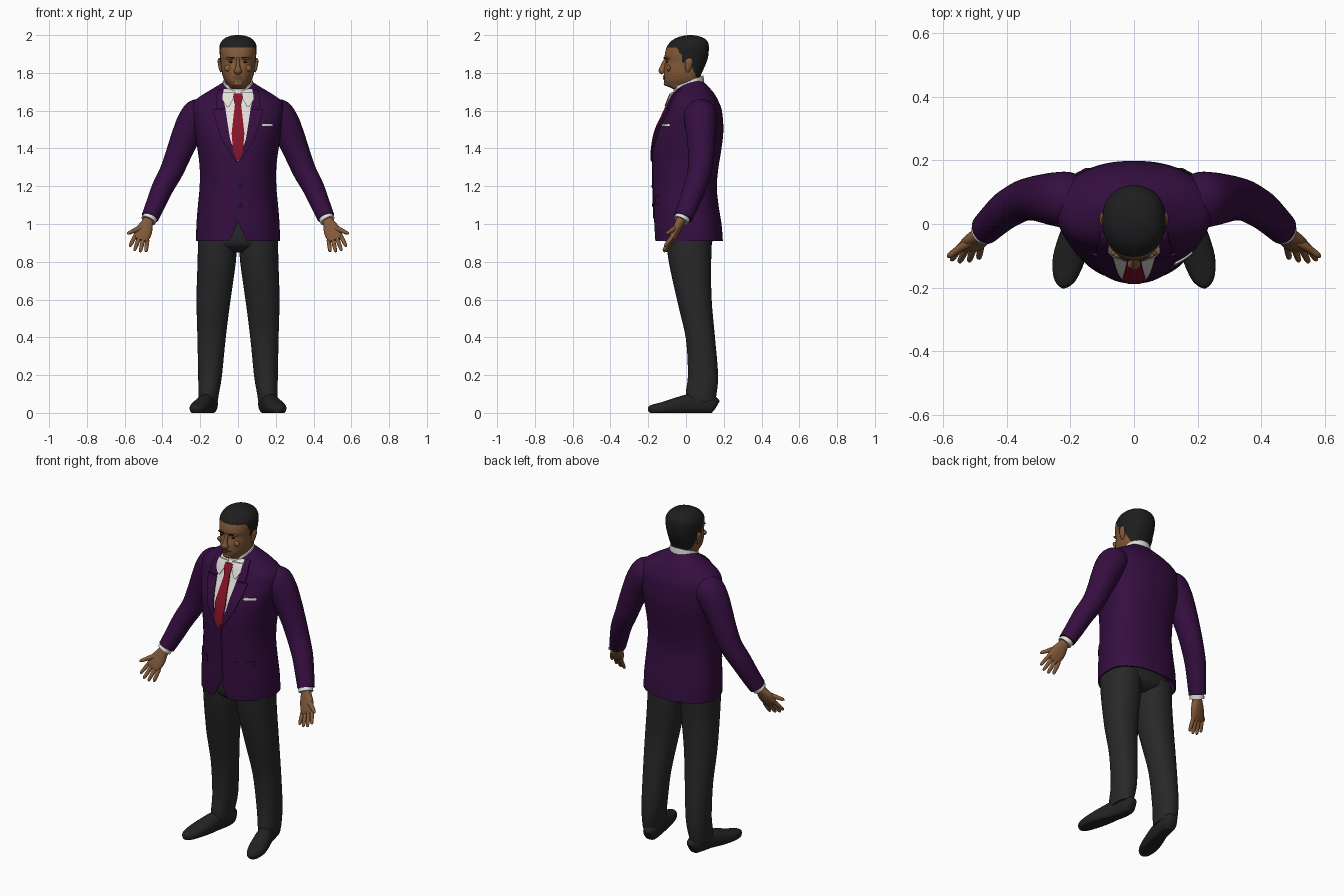
import bpy, bmesh, math
from mathutils import Vector

if "Cube" in bpy.data.objects:
    bpy.data.objects.remove(bpy.data.objects["Cube"])

COLOURS = {"purple_cloth": (0.036, 0.0045, 0.052), "white_cloth": (0.75, 0.74, 0.70),
           "red_silk": (0.26, 0.006, 0.022), "charcoal_cloth": (0.021, 0.021, 0.021),
           "black_leather": (0.016, 0.016, 0.016), "black_hair": (0.013, 0.013, 0.014),
           "brown_skin": (0.23, 0.103, 0.042), "dark_lip": (0.13, 0.045, 0.025),
           "dark_eye": (0.02, 0.012, 0.008)}
MATS = {}
for key, c in COLOURS.items():
    MATS[key] = bpy.data.materials.new(key)
    MATS[key].diffuse_color = (*c, 1)


def finish(name, bm, *mats):
    bmesh.ops.recalc_face_normals(bm, faces=bm.faces)
    me = bpy.data.meshes.new(name)
    bm.to_mesh(me)
    bm.free()
    ob = bpy.data.objects.new(name, me)
    bpy.context.collection.objects.link(ob)
    for m in mats:
        me.materials.append(MATS[m])
    bpy.ops.object.select_all(action='DESELECT')
    ob.select_set(True)
    bpy.context.view_layer.objects.active = ob
    bpy.ops.object.shade_smooth_by_angle(angle=math.radians(50))
    return ob


def smooth(rows, k=4):
    """Catmull-Rom interpolation of tuples."""
    out = []
    for i in range(len(rows) - 1):
        p = [rows[max(i - 1, 0)], rows[i], rows[i + 1], rows[min(i + 2, len(rows) - 1)]]
        for j in range(k):
            t = j / k
            out.append(tuple(0.5 * (2 * b + (c - a) * t + (2 * a - 5 * b + 4 * c - d) * t * t
                                    + (3 * b - a - 3 * c + d) * t ** 3) for a, b, c, d in zip(*p)))
    return out + [rows[-1]]


def sup(a, e):
    return (math.copysign(abs(math.cos(a)) ** (2 / e), math.cos(a)),
            math.copysign(abs(math.sin(a)) ** (2 / e), math.sin(a)))


def loft(name, rings, *mats, rule=None):
    bm = bmesh.new()
    vs = [[bm.verts.new(p) for p in r] for r in rings]
    n = len(rings[0])
    for a, b in zip(vs, vs[1:]):
        for i in range(n):
            bm.faces.new((a[i], a[(i + 1) % n], b[(i + 1) % n], b[i]))
    bm.faces.new(vs[0])
    bm.faces.new(vs[-1])
    if rule:
        for f in bm.faces:
            f.material_index = rule(f.calc_center_median())
    return finish(name, bm, *mats)


def flat_ring(row, yc, e, n):
    """Horizontal section: row = z, half width, front y, back y."""
    z, rx, yf, yb = row
    pts = []
    for i in range(n):
        c, s = sup(2 * math.pi * i / n, e)
        pts.append(Vector((rx * c, yc + s * ((yb - yc) if s > 0 else (yc - yf)), z)))
    return pts


def tube(name, rows, mat, ref=(0, 1, 0), side=1, n=24, e=2.0, k=4, floor=False):
    """Sections across a path: row = x, y, z, half width, half depth."""
    rows = smooth(rows, k)
    P = [Vector(r[:3]) for r in rows]
    rings = []
    for i, r in enumerate(rows):
        t = (P[min(i + 1, len(P) - 1)] - P[max(i - 1, 0)]).normalized()
        u = Vector(ref).cross(t).normalized()
        v = t.cross(u)
        ring = []
        for j in range(n):
            c, s = sup(2 * math.pi * j / n, e)
            p = P[i] + u * c * r[3] + v * s * r[4]
            ring.append((p.x * side, p.y, max(p.z, 0) if floor else p.z))
        rings.append(ring)
    return loft(name, rings, mat)


def front_y(rows, yc, e, x, z):
    """Front surface of a stack of horizontal sections."""
    for a, b in zip(rows, rows[1:]):
        if a[0] <= z <= b[0]:
            t = (z - a[0]) / (b[0] - a[0])
            rx, yf = (a[i] + (b[i] - a[i]) * t for i in (1, 2))
            return yc - (yc - yf) * max(0, 1 - abs(x / rx) ** e) ** (1 / e)
    return yc


def plate(name, rows, mat, lift, side=1, cols=6, surf=None, k=5):
    """Thin patch hugging the front: row = z, x start, x end."""
    rows = [tuple(a + (b - a) * j / k for a, b in zip(r, q))
            for r, q in zip(rows, rows[1:]) for j in range(k)] + [rows[-1]]
    surf = surf or (JACKET, JY, JE)
    bm = bmesh.new()
    grid = []
    for z, x0, x1 in rows:
        xs = [x0 + (x1 - x0) * i / cols for i in range(cols + 1)]
        grid.append([(x * side, front_y(*surf, x, z), z) for x in xs])
    lay = [[[bm.verts.new((x, y - d, z)) for x, y, z in r] for r in grid]
           for d in (lift, lift - 0.008)]
    m = len(grid) - 1
    for L in lay:
        for i in range(m):
            for j in range(cols):
                bm.faces.new((L[i][j], L[i][j + 1], L[i + 1][j + 1], L[i + 1][j]))
    edge = ([(0, j) for j in range(cols)] + [(i, cols) for i in range(m)]
            + [(m, j) for j in range(cols, 0, -1)] + [(i, 0) for i in range(m, 0, -1)])
    for (a, b), (c, d) in zip(edge, edge[1:] + edge[:1]):
        bm.faces.new((lay[0][a][b], lay[0][c][d], lay[1][c][d], lay[1][a][b]))
    return finish(name, bm, mat)


def blob(name, loc, size, mat):
    bm = bmesh.new()
    bmesh.ops.create_uvsphere(bm, u_segments=16, v_segments=10, radius=1)
    for v in bm.verts:
        v.co = Vector(a * b for a, b in zip(v.co, size)) + Vector(loc)
    return finish(name, bm, mat)


# Jacket body with a hem that opens at the front
JY, JE = 0.045, 2.25
JACKET = smooth([(0.91, .222, -.165, .195), (1.0, .22, -.17, .188), (1.1, .212, -.172, .172),
                 (1.2, .203, -.175, .163), (1.3, .203, -.177, .172), (1.4, .215, -.175, .188),
                 (1.5, .232, -.155, .198), (1.6, .245, -.108, .19), (1.65, .232, -.088, .172),
                 (1.69, .178, -.07, .15), (1.72, .128, -.045, .125), (1.745, .088, -.02, .102),
                 (1.757, .07, -.01, .085)])
rings = [flat_ring(r, JY, JE, 128) for r in
         [(1.02, .208, -.155, .178), (0.91, .213, -.156, .186)] + JACKET]
for ring in rings:
    for p in ring:
        if p.z < 1.2 and p.y < 0:
            p.z += 0.1 * max(0, 1 - abs(p.x) / 0.045) * (1.2 - p.z) / 0.29
loft("jacket_body", rings, "purple_cloth")

# Shirt front, tie and collar
plate("shirt_front", [(1.33, -.003, .003), (1.45, -.042, .042), (1.6, -.066, .066),
                      (1.68, -.08, .08), (1.715, -.075, .075)], "white_cloth", 0.004, cols=16)
plate("tie", [(1.335, -.003, .003), (1.38, -.025, .025), (1.48, -.034, .034), (1.63, -.017, .017)],
      "red_silk", 0.011)
plate("tie_knot", [(1.625, -.015, .015), (1.67, -.026, .026), (1.69, -.024, .024)], "red_silk", 0.016)
collar = []
for rx, yf, yb, z0 in ((.09, -.07, .098, 1.68), (.078, -.064, .093, 1.75), (.071, -.058, .086, 1.75),
                       (.071, -.055, .083, 1.69)):
    ring = flat_ring((z0, rx, yf, yb), .02, 2, 48)
    for p in ring:
        p.z += 0.4 * p.y
    collar.append(ring)
loft("shirt_collar", collar, "white_cloth")

# Buttons, front overlap
plate("front_overlap", [(1.03, 0, .018), (1.33, 0, .012)], "purple_cloth", 0.004)
for z in (1.2, 1.1):
    blob("jacket_button", (0.012, front_y(JACKET, JY, JE, .012, z) - .004, z), (.009, .005, .009),
         "purple_cloth")
plate("pocket_square", [(1.518, .125, .185), (1.53, .13, .182)], "white_cloth", 0.006)

# Hips and seat
loft("trouser_hips", [flat_ring(r, .015, 2.2, 48) for r in smooth(
    [(.85, .1, -.05, .08), (.87, .16, -.08, .12), (.91, .205, -.108, .14), (1.05, .2, -.11, .14)])],
    "charcoal_cloth")

for side, tag in ((1, "left"), (-1, "right")):
    # Lapels and pocket flaps
    plate("lapel_" + tag, [(1.33, .0, .012), (1.45, .042, .088), (1.55, .058, .12), (1.605, .066, .132)],
          "purple_cloth", 0.009, side)
    plate("collar_lapel_" + tag, [(1.61, .066, .115), (1.66, .078, .118), (1.715, .08, .105)],
          "purple_cloth", 0.009, side)
    plate("pocket_flap_" + tag, [(1.1, .095, .175), (1.145, .092, .178)], "purple_cloth", 0.006, side)
    plate("collar_wing_" + tag, [(1.62, .048, .06), (1.66, .026, .082), (1.7, .012, .08)],
          "white_cloth", 0.013, side)
    # Sleeves and cuffs
    tube("sleeve_" + tag, [(.15, .07, 1.63, .04, .05), (.2, .075, 1.59, .083, .085),
                           (.24, .078, 1.535, .085, .085), (.278, .08, 1.46, .076, .077),
                           (.315, .08, 1.37, .068, .069), (.352, .072, 1.28, .062, .064),
                           (.4, .045, 1.19, .057, .06), (.438, .012, 1.10, .051, .054),
                           (.466, -.015, 1.035, .046, .05)], "purple_cloth", side=side, n=32)
    tube("cuff_" + tag, [(.455, -.008, 1.055, .037, .04), (.474, -.027, 1.018, .04, .041)],
         "white_cloth", side=side)
    # Hands
    tube("palm_" + tag, [(.463, -.018, 1.045, .027, .024), (.478, -.032, 1.01, .03, .024),
                         (.495, -.05, .97, .043, .021), (.51, -.068, .935, .043, .017),
                         (.517, -.078, .915, .036, .011)], "brown_skin", side=side, e=2.4)
    for s, l in ((-1, .8), (-.33, .97), (.33, 1.03), (1, .9)):
        b = Vector((.511 + .031 * s, -.067, .928 + .013 * s))
        d = Vector((.022 + .013 * s, -.052, -.073 + .006 * s)) * l
        rows = [(*(b + d * t), r, r) for t, r in ((0, .011), (.4, .011), (.8, .0095), (.95, .007), (1, .002))]
        tube("finger_" + tag, rows, "brown_skin", side=side, n=12, k=3)
    tube("thumb_" + tag, [(.492, -.045, .985, .016, .016), (.53, -.065, .973, .015, .014),
                          (.56, -.085, .96, .011, .011), (.578, -.098, .952, .009, .009),
                          (.586, -.104, .947, .002, .002)], "brown_skin", side=side, n=12)
    # Trouser legs and shoes
    tube("trouser_leg_" + tag, [(.156, .082, .06, .05, .076), (.156, .08, .1, .054, .081),
                                (.148, .09, .2, .063, .08), (.14, .076, .4, .075, .077),
                                (.13, .045, .6, .09, .091), (.113, .022, .8, .101, .112),
                                (.108, .016, .92, .104, .122)], "charcoal_cloth", side=side, n=36, e=2.2)
    tube("shoe_" + tag, [(.143, .16, .035, .018, .03), (.145, .145, .042, .036, .046),
                         (.15, .1, .048, .042, .055), (.165, .03, .046, .043, .056),
                         (.185, -.04, .036, .049, .048), (.205, -.11, .026, .05, .035),
                         (.217, -.165, .02, .038, .027), (.222, -.19, .018, .022, .02),
                         (.224, -.2, .016, .006, .008)], "black_leather", ref=(0, 0, 1), side=side,
         n=32, e=2.3, floor=True)

# Head and hair
HEAD = smooth([(1.66, .06, -.03, .075), (1.7, .06, -.04, .075), (1.718, .056, -.075, .073),
               (1.735, .056, -.108, .072), (1.76, .072, -.116, .072), (1.79, .083, -.117, .08),
               (1.82, .088, -.116, .093), (1.86, .092, -.107, .11), (1.89, .096, -.113, .118),
               (1.935, .099, -.103, .121), (1.962, .09, -.084, .116), (1.982, .072, -.058, .098),
               (1.995, .043, -.02, .066), (2.0, .012, .01, .034)], 6)
HS = (HEAD, 0.015, 2.2)


def is_hair(c):
    y = c.y
    if y < -.05:
        line = 1.932
    elif y < -.02:
        line = 1.932 - (y + .05) * 1.5
    elif y < .02:
        line = 1.855
    else:
        line = max(1.77, 1.855 - (y - .02) * 2.2)
    return 1 if c.z > line else 0


loft("head", [flat_ring(r, HS[1], HS[2], 96) for r in HEAD], "brown_skin", "black_hair", rule=is_hair)

# Nose, mouth and chin
tube("nose", [(0, -.1, 1.878, .009, .012), (0, -.112, 1.855, .009, .013), (0, -.122, 1.828, .013, .016),
              (0, -.126, 1.811, .021, .019), (0, -.117, 1.8, .018, .012)], "brown_skin", n=16)
plate("upper_lip", [(1.777, -.032, .032), (1.786, -.012, .012)], "dark_lip", 0.005, surf=HS)
plate("lower_lip", [(1.765, -.014, .014), (1.776, -.03, .03)], "dark_lip", 0.006, surf=HS)
blob("chin", (0, -.1, 1.745), (.03, .018, .016), "brown_skin")
for side, tag in ((1, "left"), (-1, "right")):
    # Eyes, brows and ears
    y = front_y(*HS, .036, 1.858)
    blob("eye_" + tag, (.036 * side, y, 1.858), (.014, .004, .005), "dark_eye")
    blob("brow_ridge_" + tag, (.036 * side, y + .002, 1.877), (.028, .01, .008), "brown_skin")
    plate("eyebrow_" + tag, [(1.876, .018, .056), (1.883, .02, .05)], "black_hair", 0.0085, side, surf=HS)
    blob("cheek_" + tag, (.05 * side, front_y(*HS, .05, 1.825) + .005, 1.825), (.024, .011, .018), "brown_skin")
    tube("ear_" + tag, [(.086, .01, 1.805, .006, .008), (.092, .01, 1.82, .009, .014),
                        (.097, .014, 1.845, .009, .02), (.1, .016, 1.865, .008, .02),
                        (.098, .014, 1.877, .004, .01)], "brown_skin", side=side, n=16)

for m in bpy.data.materials:
    if m.users and not m.is_grease_pencil:
        m.use_nodes = True
        m.node_tree.nodes["Principled BSDF"].inputs["Base Color"].default_value = m.diffuse_color
